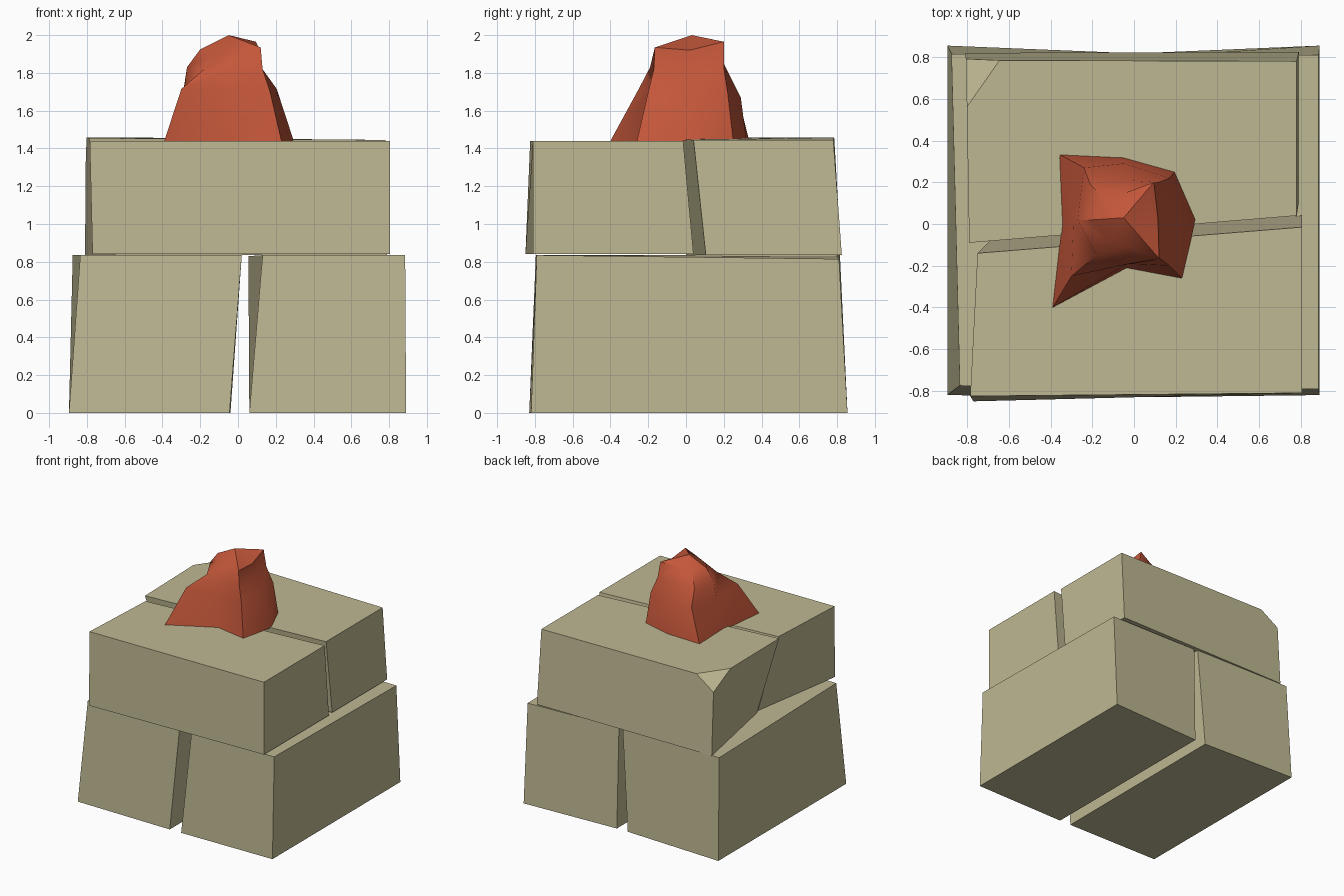
import bpy, bmesh, math
from mathutils import Vector

if "Cube" in bpy.data.objects:
    bpy.data.objects.remove(bpy.data.objects["Cube"])


def material(name, rgb):
    m = bpy.data.materials.new(name)
    m.diffuse_color = (*rgb, 1)
    m.use_nodes = True
    m.node_tree.nodes["Principled BSDF"].inputs["Base Color"].default_value = m.diffuse_color
    return m


STONE = material("pale stone", (0.52, 0.48, 0.29))
RED = material("ember red", (0.55, 0.095, 0.042))


def loft(name, rings, mat, apex=None, chip=None):
    """Skin a stack of rings; cap the ends, with an optional apex or chipped corner."""
    bm = bmesh.new()
    loops = [[bm.verts.new(p) for p in ring] for ring in rings]
    n = len(loops[0])
    for low, high in zip(loops, loops[1:]):
        for i in range(n):
            j = (i + 1) % n
            bm.faces.new((low[i], low[j], high[j], high[i]))
    bm.faces.new(loops[0][::-1])
    if apex:
        tip = bm.verts.new(apex)
        for i in range(n):
            bm.faces.new((loops[-1][i], loops[-1][(i + 1) % n], tip))
    else:
        bm.faces.new(loops[-1])
    if chip:
        a, b, c = map(Vector, chip)
        normal = (b - a).cross(c - a).normalized()
        if normal.z < 0:
            normal = -normal
        cut = bmesh.ops.bisect_plane(bm, geom=bm.verts[:] + bm.edges[:] + bm.faces[:],
                                     plane_co=a, plane_no=normal, clear_outer=True)
        edges = [e for e in cut["geom_cut"] if isinstance(e, bmesh.types.BMEdge)]
        bmesh.ops.contextual_create(bm, geom=edges)
    bmesh.ops.recalc_face_normals(bm, faces=bm.faces[:])
    me = bpy.data.meshes.new(name)
    bm.to_mesh(me)
    bm.free()
    me.materials.append(mat)
    ob = bpy.data.objects.new(name, me)
    bpy.context.collection.objects.link(ob)
    return ob


def block(name, bottom, top, z0, tops, chip=None):
    """Rough stone: corners go front-left, front-right, back-right, back-left."""
    loft(name, [[(x, y, z0) for x, y in bottom],
                [(x, y, z) for (x, y), z in zip(top, tops)]], STONE, chip=chip)


# Lower pair of stones, running front to back
block("lower_left_stone",
      [(-.895, -.82), (-.045, -.83), (-.04, .82), (-.895, .855)],
      [(-.835, -.775), (.02, -.795), (.02, .80), (-.875, .815)],
      0, (.835, .835, .835, .835))
block("lower_right_stone",
      [(.06, -.83), (.89, -.82), (.89, .855), (.06, .82)],
      [(.13, -.795), (.885, -.79), (.885, .81), (.055, .80)],
      0, (.835, .835, .815, .83))

# Upper pair, laid across
block("upper_front_stone",
      [(-.77, -.85), (.805, -.81), (.805, .04), (-.64, -.03)],
      [(-.785, -.825), (.805, -.81), (.805, -.015), (-.75, -.14)],
      .84, (1.44, 1.44, 1.44, 1.44))
block("upper_back_stone",
      [(-.65, 0), (.79, .105), (.79, .825), (-.81, .82)],
      [(-.79, -.09), (.78, .04), (.78, .78), (-.805, .785)],
      .835, (1.455, 1.445, 1.445, 1.46),
      chip=[(-.645, .785, 1.458), (-.803, .56, 1.458), (-.807, .788, 1.35)])

# Lumpy ember on top: rings run counterclockwise from the left
lump_rings = [
    [(-.345, 0, 1.44), (-.39, -.40, 1.44), (-.035, -.21, 1.44), (.23, -.26, 1.44),
     (.295, .02, 1.44), (.195, .25, 1.44), (-.055, .32, 1.44), (-.36, .335, 1.44)],
    [(-.29, .02, 1.70), (-.30, -.25, 1.715), (-.03, -.19, 1.70), (.17, -.20, 1.70),
     (.205, .01, 1.715), (.17, .22, 1.70), (-.05, .29, 1.67), (-.24, .27, 1.70)],
    [(-.27, .02, 1.83), (-.18, -.15, 1.82), (-.02, -.19, 1.83), (.13, -.17, 1.82),
     (.13, .02, 1.82), (.12, .20, 1.83), (-.04, .21, 1.83), (-.21, .19, 1.82)],
    [(-.20, .02, 1.925), (-.13, -.08, 1.90), (-.02, -.11, 1.925), (.12, -.165, 1.935),
     (.115, .02, 1.92), (.095, .20, 1.965), (-.04, .15, 1.935), (-.14, .12, 1.925)],
]
lump = loft("ember_lump", lump_rings, RED, apex=(-.05, .03, 2.0))
bpy.context.view_layer.objects.active = lump
lump.select_set(True)
bpy.ops.object.shade_smooth_by_angle(angle=math.radians(40))
